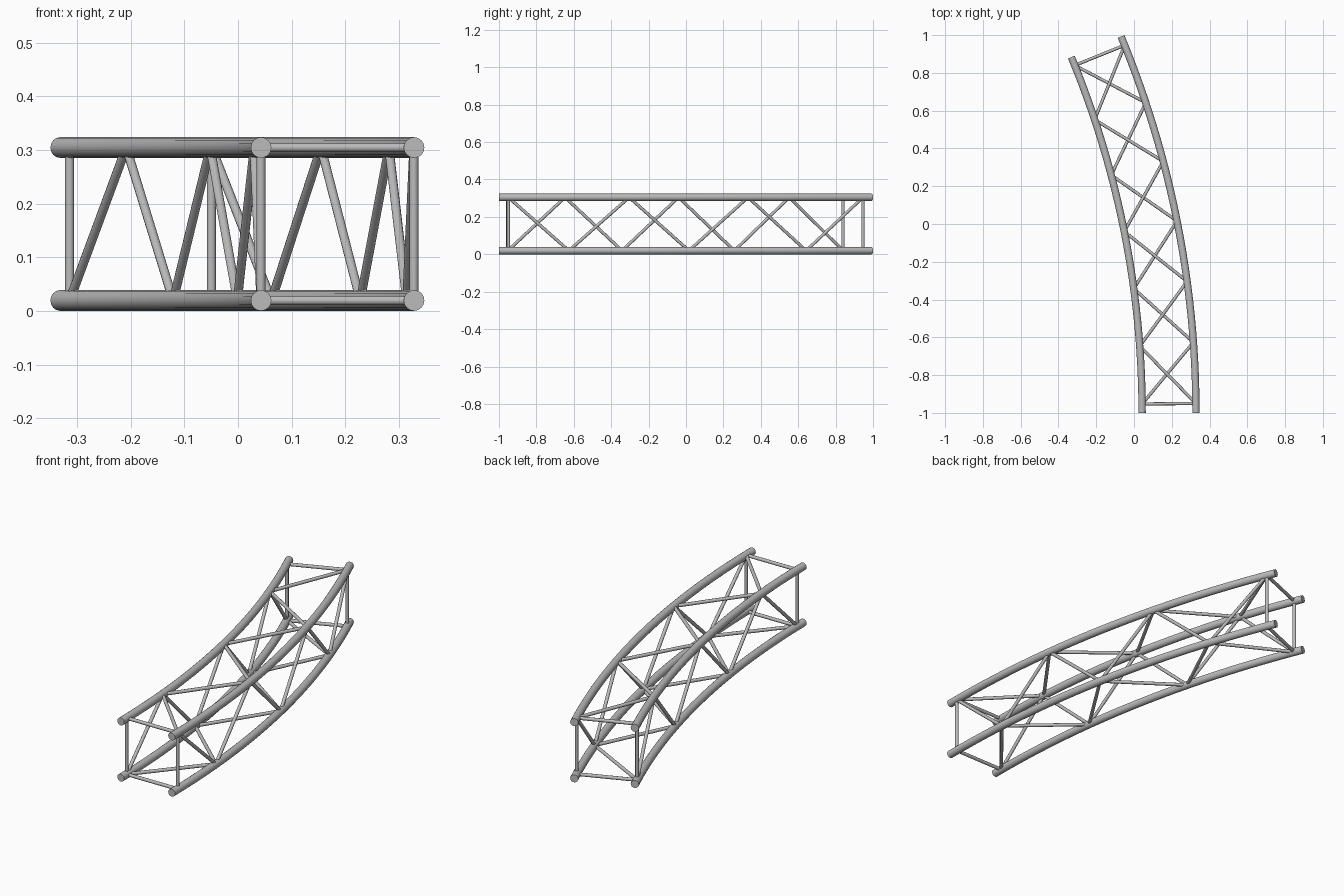
import bpy, bmesh, math
from mathutils import Vector, Matrix

cube = bpy.data.objects.get("Cube")
if cube:
    bpy.data.objects.remove(cube, do_unlink=True)

# Curved box truss: radii of the two sides, heights of the two levels
OUTER, INNER = 5.207, 4.922
LOW, HIGH = 0.0195, 0.3045
SWEEP = math.radians(22.5)
PIVOT = Vector((0.328 - OUTER, -1.0, 0))
CHORD_R, BRACE_R = 0.0193, 0.0085
PANELS = 6
MARGIN = math.radians(0.55)

steel = bpy.data.materials.new("steel_grey")
steel.use_nodes = True
colour = (0.5, 0.5, 0.5, 1)
steel.diffuse_color = colour
steel.node_tree.nodes["Principled BSDF"].inputs["Base Color"].default_value = colour


def finish(bm, name):
    bmesh.ops.recalc_face_normals(bm, faces=bm.faces[:])
    mesh = bpy.data.meshes.new(name)
    bm.to_mesh(mesh)
    bm.free()
    mesh.materials.append(steel)
    obj = bpy.data.objects.new(name, mesh)
    bpy.context.collection.objects.link(obj)
    bpy.ops.object.select_all(action='DESELECT')
    obj.select_set(True)
    bpy.context.view_layer.objects.active = obj
    bpy.ops.object.shade_smooth_by_angle(angle=math.radians(40))


def chord(name, radius, z):
    """Main tube: a circle swept around the pivot, with closed ends."""
    bm = bmesh.new()
    place = Matrix.Translation(PIVOT + Vector((radius, 0, z))) @ Matrix.Rotation(math.pi / 2, 4, 'X')
    bmesh.ops.create_circle(bm, segments=16, radius=CHORD_R, matrix=place)
    bmesh.ops.spin(bm, geom=bm.verts[:] + bm.edges[:], cent=PIVOT, axis=(0, 0, 1),
                   angle=SWEEP, steps=24)
    bmesh.ops.holes_fill(bm, edges=[e for e in bm.edges if e.is_boundary], sides=0)
    finish(bm, name)


def node(side, i):
    """Joint number i on a chord given as (radius, height)."""
    a = MARGIN + (SWEEP - 2 * MARGIN) * i / PANELS
    radius, z = side
    return PIVOT + Vector((radius * math.cos(a), radius * math.sin(a), z))


def rod(bm, a, b):
    d = b - a
    place = Matrix.Translation((a + b) / 2) @ d.to_track_quat('Z', 'Y').to_matrix().to_4x4()
    bmesh.ops.create_cone(bm, cap_ends=True, segments=12, radius1=BRACE_R,
                          radius2=BRACE_R, depth=d.length, matrix=place)


def bracing(name, even, odd):
    """Zigzag between two chords, closed by a straight rod at each end."""
    bm = bmesh.new()
    for i in range(PANELS):
        pair = (even, odd) if i % 2 == 0 else (odd, even)
        rod(bm, node(pair[0], i), node(pair[1], i + 1))
    for i in (0, PANELS):
        rod(bm, node(even, i), node(odd, i))
    finish(bm, name)


outer_top, outer_low = (OUTER, HIGH), (OUTER, LOW)
inner_top, inner_low = (INNER, HIGH), (INNER, LOW)

# Four main tubes
chord("outer_top_chord", *outer_top)
chord("outer_bottom_chord", *outer_low)
chord("inner_top_chord", *inner_top)
chord("inner_bottom_chord", *inner_low)

# Bracing on the four faces
bracing("top_bracing", outer_top, inner_top)
bracing("bottom_bracing", inner_low, outer_low)
bracing("outer_side_bracing", outer_top, outer_low)
bracing("inner_side_bracing", inner_low, inner_top)
